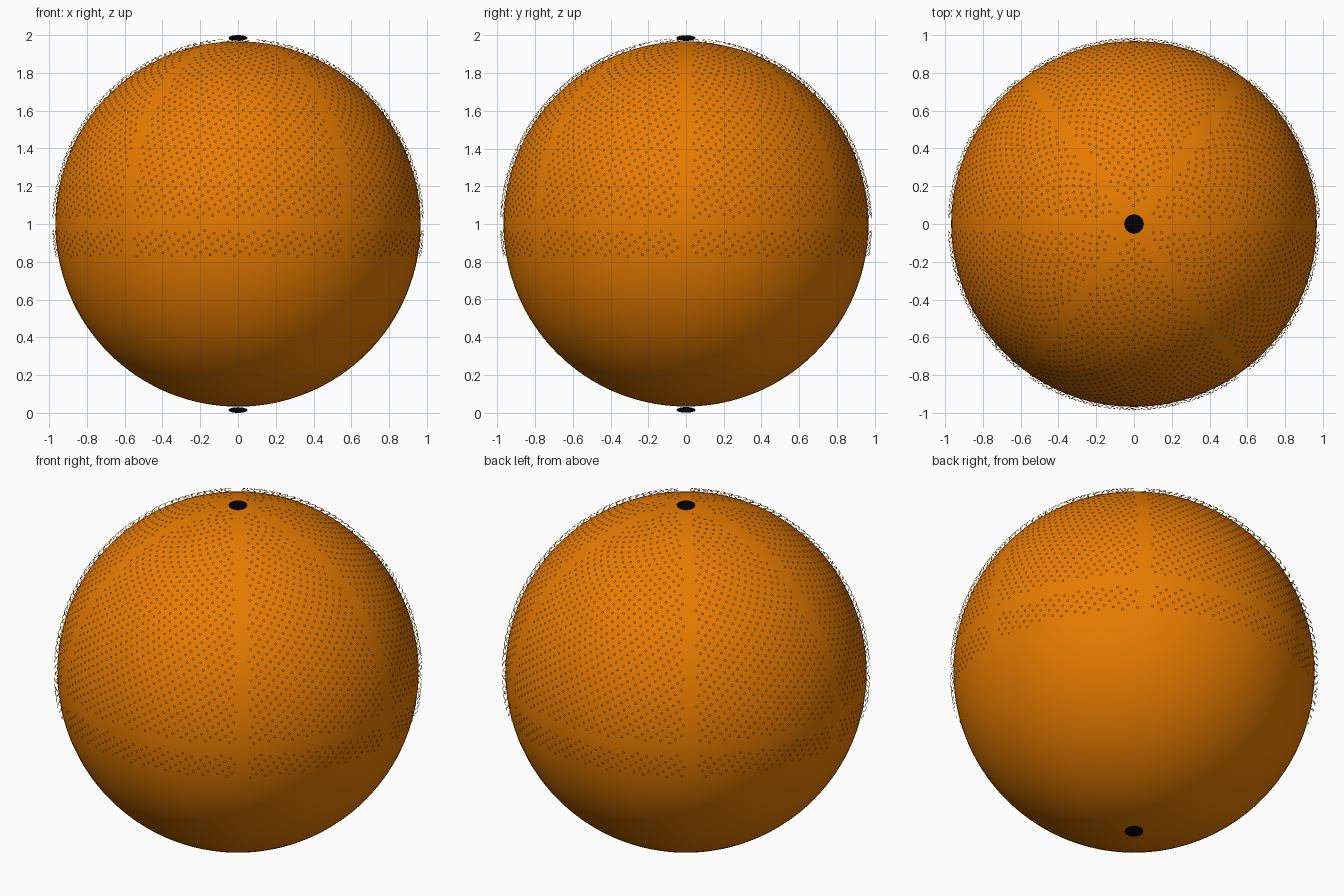
import bpy, bmesh, math
from mathutils import Vector

if "Cube" in bpy.data.objects:
    bpy.data.objects.remove(bpy.data.objects["Cube"], do_unlink=True)

CENTRE = Vector((0, 0, 1))
RADIUS = 0.967


def material(name, colour):
    mat = bpy.data.materials.new(name)
    mat.use_nodes = True
    mat.diffuse_color = colour
    mat.node_tree.nodes["Principled BSDF"].inputs["Base Color"].default_value = colour
    return mat


def sphere(name, location, scale, mat, segments, rings):
    bpy.ops.mesh.primitive_uv_sphere_add(segments=segments, ring_count=rings, location=location)
    obj = bpy.context.object
    obj.name = name
    obj.scale = scale
    bpy.ops.object.transform_apply(location=False, rotation=False, scale=True)
    bpy.ops.object.shade_smooth()
    obj.data.materials.append(mat)


orange = material("orange leather", (0.8, 0.2, 0.0, 1))
black = material("black rubber", (0.0, 0.0, 0.0, 1))

# Ball and the flattened buttons at both poles
sphere("ball", CENTRE, (RADIUS,) * 3, orange, 96, 64)
for name, side in (("top_button", 1), ("bottom_button", -1)):
    sphere(name, CENTRE + Vector((0, 0, side * 0.985)), (0.05, 0.05, 0.015), black, 24, 12)


# Bare strips: the equator, the side meridian and four diagonal meridians
def on_seam(p):
    return (abs(p.z) < 0.035 or abs(p.y) < 0.035
            or abs(abs(p.x) - 0.74 * abs(p.y)) < 0.042)


# Pebbles: small domed discs hovering over the ball along a golden spiral
COUNT, SIDES = 8000, 8
golden = math.pi * (3 - math.sqrt(5))
bm = bmesh.new()
for i in range(COUNT):
    z = 1 - 2 * (i + 0.5) / COUNT
    if z < -0.175:
        break
    r = math.sqrt(1 - z * z)
    normal = Vector((r * math.cos(i * golden), r * math.sin(i * golden), z))
    if on_seam(normal) or r < 0.08:
        continue
    turn = normal.to_track_quat('Z', 'Y').to_matrix()
    rim = [bm.verts.new(CENTRE + turn @ Vector((
        0.0075 * math.cos(math.tau * k / SIDES),
        0.0075 * math.sin(math.tau * k / SIDES), 0.983))) for k in range(SIDES)]
    tip = bm.verts.new(CENTRE + normal * 0.986)
    for k in range(SIDES):
        bm.faces.new((rim[k], rim[(k + 1) % SIDES], tip))
for face in bm.faces:
    face.smooth = True
mesh = bpy.data.meshes.new("pebbles")
bm.to_mesh(mesh)
bm.free()
mesh.materials.append(orange)
bpy.context.collection.objects.link(bpy.data.objects.new("pebbles", mesh))
